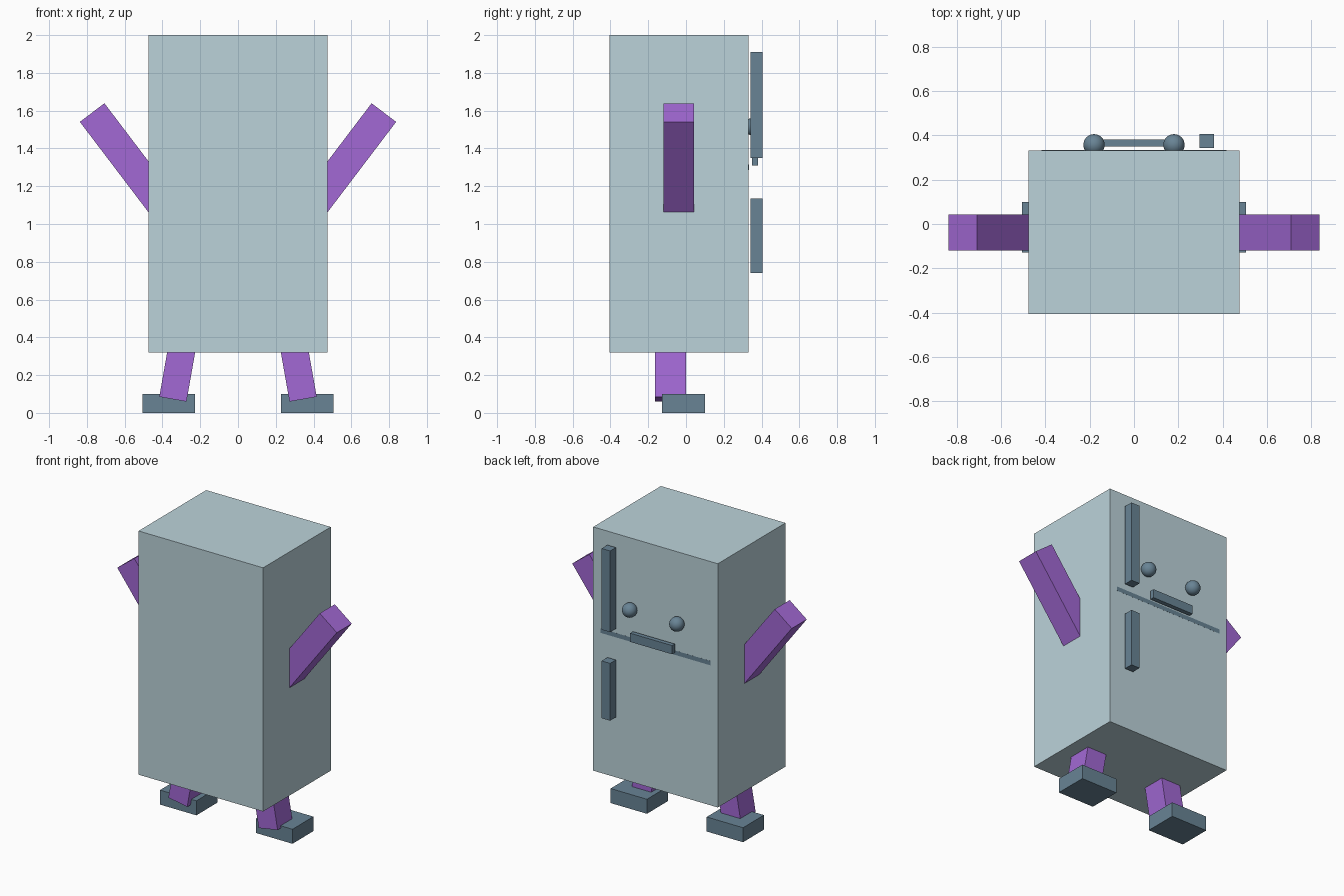
import bpy
from math import radians

if "Cube" in bpy.data.objects:
    bpy.data.objects.remove(bpy.data.objects["Cube"])


def material(name, rgb):
    m = bpy.data.materials.new(name)
    m.diffuse_color = (*rgb, 1)
    m.use_nodes = True
    m.node_tree.nodes["Principled BSDF"].inputs["Base Color"].default_value = m.diffuse_color
    return m


PALE = material("pale_blue", (0.50, 0.65, 0.70))
SLATE = material("slate", (0.14, 0.23, 0.30))
PURPLE = material("purple", (0.36, 0.14, 0.66))


def finish(name, mat):
    ob = bpy.context.object
    ob.name = name
    ob.data.materials.append(mat)
    return ob


def block(name, mat, center, size, tilt=0):
    """Box tilted about the y axis."""
    bpy.ops.mesh.primitive_cube_add(size=1, location=center, rotation=(0, radians(tilt), 0))
    ob = finish(name, mat)
    ob.scale = size
    return ob


def span(name, mat, x, y, z):
    """Upright box from its limits."""
    lims = (x, y, z)
    return block(name, mat, [(a + b) / 2 for a, b in lims], [b - a for a, b in lims])


# Cabinet, with its thin door seam, on the +y side
BACK = 0.332
span("cabinet", PALE, (-0.475, 0.475), (-0.405, BACK), (0.32, 2.0))
span("door_seam", SLATE, (-0.418, 0.418), (0.31, BACK + 0.0005), (1.285, 1.315))

# Door handles
span("upper_handle", SLATE, (0.295, 0.36), (0.342, 0.405), (1.35, 1.91))
span("lower_handle", SLATE, (0.295, 0.36), (0.342, 0.405), (0.74, 1.135))

# Mouth
span("mouth", SLATE, (-0.16, 0.16), (0.35, 0.38), (1.31, 1.37))

for s, side in ((-1, "left"), (1, "right")):
    # Eye
    bpy.ops.mesh.primitive_uv_sphere_add(segments=32, ring_count=16, radius=0.048,
                                         location=(s * 0.18, 0.357, 1.515))
    finish(side + "_eye", SLATE)
    bpy.ops.object.shade_smooth()

    # Raised arm, running from inside the cabinet to its tip
    length = 0.64
    block(side + "_arm", PURPLE,
          (s * (0.772 - 0.604 * length / 2), -0.038, 1.59 - 0.797 * length / 2),
          (0.163, 0.163, length), s * 37.2)

    # Leg, splayed outward, set into the foot
    block(side + "_leg", PURPLE, (s * 0.316, -0.082, 0.235), (0.146, 0.163, 0.33), s * -10)
    span(side + "_foot", SLATE, sorted((s * 0.228, s * 0.505)), (-0.128, 0.1), (0, 0.1))
